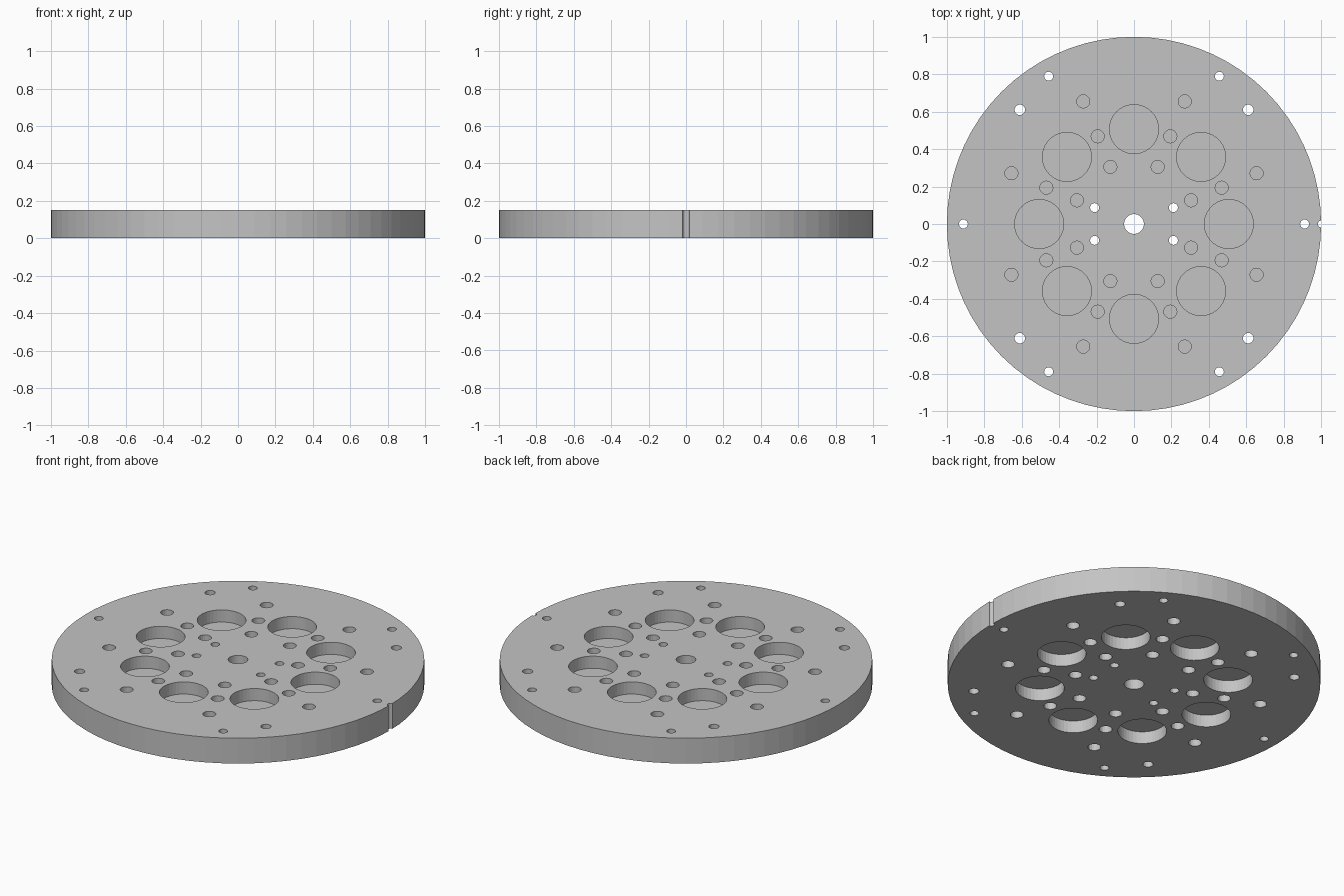
import bpy
import bmesh
from math import cos, sin, radians
from mathutils import Matrix

if "Cube" in bpy.data.objects:
    bpy.data.objects.remove(bpy.data.objects["Cube"], do_unlink=True)

THICK = 0.15
WEB_LOW, WEB_HIGH = 0.072, 0.078    # thin web closing the pockets at mid height


def cylinder(bm, x, y, radius, low, high, sides):
    """Add a closed upright cylinder."""
    bmesh.ops.create_cone(bm, cap_ends=True, segments=sides,
                          radius1=radius, radius2=radius, depth=high - low,
                          matrix=Matrix.Translation((x, y, (low + high) / 2)))


def make_object(name, bm):
    mesh = bpy.data.meshes.new(name)
    bm.to_mesh(mesh)
    bm.free()
    obj = bpy.data.objects.new(name, mesh)
    bpy.context.collection.objects.link(obj)
    return obj


def ring(distance, angles):
    return [(distance * cos(radians(a)), distance * sin(radians(a))) for a in angles]


# Round plate
bm = bmesh.new()
cylinder(bm, 0, 0, 1, 0, THICK, 72)
plate = make_object("round_plate", bm)

grey = bpy.data.materials.new("plain_grey")
grey.use_nodes = True
colour = (0.55, 0.55, 0.55, 1)
grey.diffuse_color = colour
grey.node_tree.nodes["Principled BSDF"].inputs["Base Color"].default_value = colour
plate.data.materials.append(grey)

cuts = bmesh.new()

# Pockets sunk from both faces: large ring and three small rings
eighths = [45 * i for i in range(8)]
between = [a + 22.5 for a in eighths]
pockets = [(0.507, eighths, 0.131, 40)]
pockets += [(d, between, 0.035, 20) for d in (0.33, 0.507, 0.709)]
for distance, angles, radius, sides in pockets:
    for x, y in ring(distance, angles):
        cylinder(cuts, x, y, radius, -0.1, WEB_LOW, sides)
        cylinder(cuts, x, y, radius, WEB_HIGH, THICK + 0.1, sides)

# Through holes: centre bore, inner four, diagonal four, rim six, and rim notch
through = [
    (0, [0], 0.053, 32),
    (0.228, [22.5, 157.5, 202.5, 337.5], 0.024, 20),
    (0.863, [45, 135, 225, 315], 0.028, 20),
    (0.912, range(0, 360, 60), 0.024, 20),
    (1, [0], 0.018, 20),
]
for distance, angles, radius, sides in through:
    for x, y in ring(distance, angles):
        cylinder(cuts, x, y, radius, -0.1, THICK + 0.1, sides)

cutter = make_object("hole_cutter", cuts)
cutter.hide_render = True

# Drill the plate
drill = plate.modifiers.new("drill", "BOOLEAN")
drill.operation = "DIFFERENCE"
drill.solver = "EXACT"
drill.object = cutter
bpy.context.view_layer.objects.active = plate
plate.select_set(True)
bpy.ops.object.modifier_apply(modifier=drill.name)
bpy.data.objects.remove(cutter, do_unlink=True)
